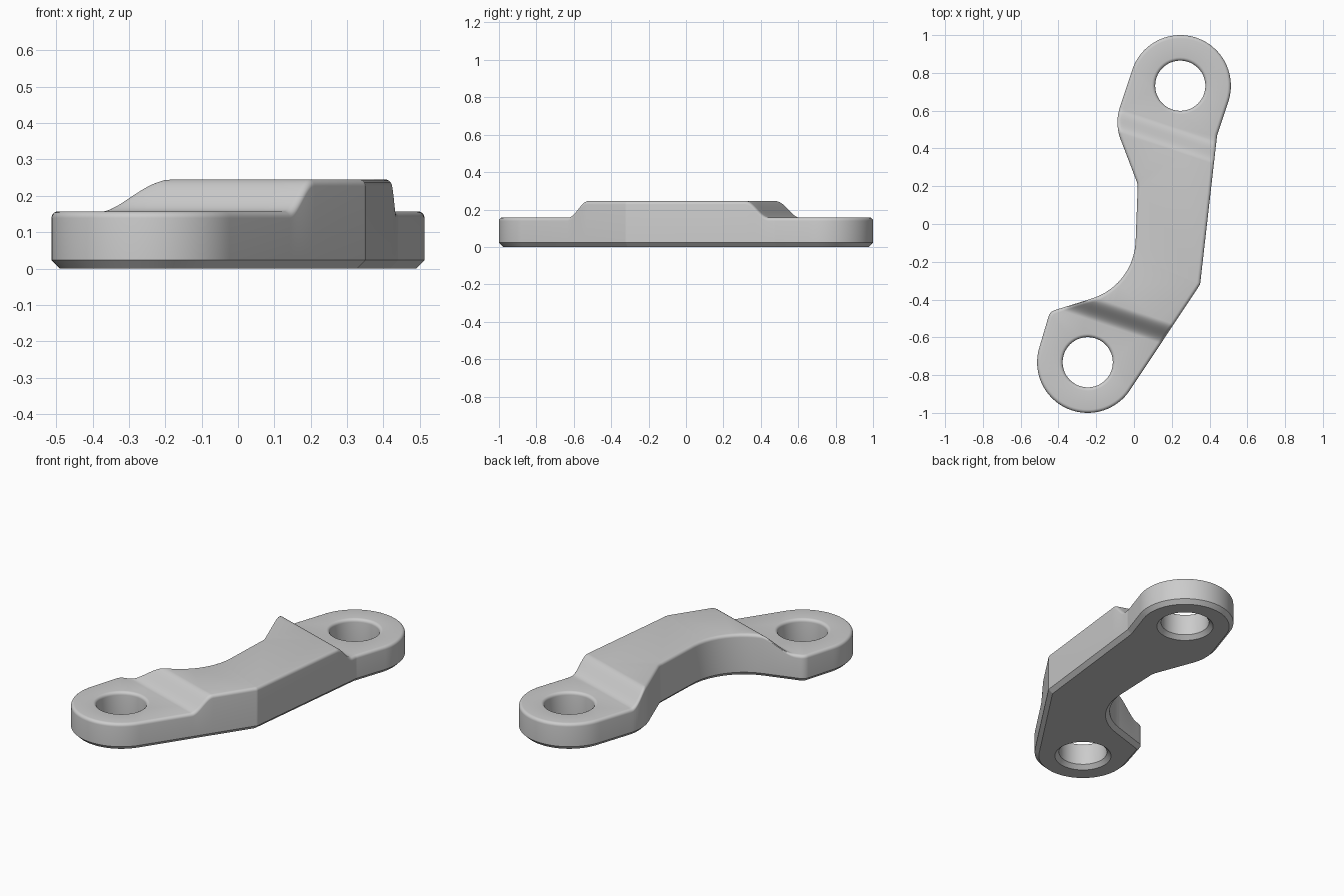
import bpy, bmesh, math
from mathutils import Vector

cube = bpy.data.objects.get("Cube")
if cube:
    bpy.data.objects.remove(cube, do_unlink=True)

HEIGHT, RISE = 0.157, 0.088        # end pad thickness, extra height of the bridge
CHAMFER, ROUND = 0.023, 0.018      # lower chamfer, upper edge rounding
EYE = Vector((0.245, 0.732))       # the eyes sit at +EYE and -EYE
EYE_R, HOLE_R = 0.268, 0.133
AXIS = EYE.normalized()
STEP_IN, STEP_OUT = 0.435, 0.555   # start and end of the shoulder along the axis


def arc(center, radius, a0, a1, n):
    """Points on a circle from angle a0 to a1 in degrees."""
    angles = [math.radians(a0 + (a1 - a0) * i / n) for i in range(n + 1)]
    return [center + radius * Vector((math.cos(a), math.sin(a))) for a in angles]


def fillet(before, corner, after, radius, n=10):
    """Replace a corner with a tangent arc."""
    u, v = (before - corner).normalized(), (after - corner).normalized()
    half = u.angle(v) / 2
    center = corner + (u + v).normalized() * radius / math.sin(half)
    p = corner + u * radius / math.tan(half) - center
    q = corner + v * radius / math.tan(half) - center
    sweep = math.degrees(p.angle_signed(q))
    start = math.degrees(math.atan2(p.y, p.x))
    return arc(center, radius, start, start - sweep, n)


def fillet_chain(start, corners, end):
    """Round each (x, y, radius) corner between two fixed points."""
    pts = [start] + [Vector(c[:2]) for c in corners] + [end]
    out = []
    for i, c in enumerate(corners):
        out += fillet(pts[i], pts[i + 1], pts[i + 2], c[2])
    return out


def offset(loop, dist):
    """Move a counter-clockwise loop inward by dist."""
    out = []
    for i, p in enumerate(loop):
        a = (p - loop[i - 1]).normalized()
        b = (loop[(i + 1) % len(loop)] - p).normalized()
        na, nb = Vector((-a.y, a.x)), Vector((-b.y, b.x))
        out.append(p + (na + nb) * dist / (1 + na.dot(nb)))
    return out


def add_wall(bm, loop, sign):
    """Chamfered and rounded wall; returns its bottom and top edges."""
    layers = [(CHAMFER, 0), (0, CHAMFER)]
    for i in range(6):
        a = math.radians(18 * i)
        layers.append((ROUND * (1 - math.cos(a)), HEIGHT - ROUND * (1 - math.sin(a))))
    rings = [[bm.verts.new((p.x, p.y, z)) for p in offset(loop, sign * d)] for d, z in layers]
    n = len(loop)
    for lo, hi in zip(rings, rings[1:]):
        for i in range(n):
            j = (i + 1) % n
            bm.faces.new((lo[i], lo[j], hi[j], hi[i]))
    return [[bm.edges.get((r[i - 1], r[i])) for i in range(n)] for r in (rings[0], rings[-1])]


def shoulder(t):
    """Extra height at a distance t along the axis."""
    s = (STEP_OUT - abs(t)) / (STEP_OUT - STEP_IN)
    s = max(0.0, min(1.0, s))
    return RISE * s * s * (3 - 2 * s)


# Outline, counter-clockwise
top_arc = arc(EYE, EYE_R, -17, 162, 40)
low_arc = arc(-EYE, EYE_R, 162, 326, 40)
left = [(-0.103, 0.532, 0.25), (0.02, 0.21, 0.1), (0.0, -0.325, 0.33), (-0.445, -0.464, 0.05)]
right = [(0.35, -0.32, 0.03), (0.44, 0.47, 0.06)]
outline = (top_arc + fillet_chain(top_arc[-1], left, low_arc[0])
           + low_arc + fillet_chain(low_arc[-1], right, top_arc[0]))

# Flat slab with two holes
bm = bmesh.new()
caps = ([], [])
for loop, sign in [(outline, 1)] + [(arc(s * EYE, HOLE_R, 0, 352.5, 47), -1) for s in (1, -1)]:
    for cap, edges in zip(caps, add_wall(bm, loop, sign)):
        cap.extend(edges)
for cap in caps:
    bmesh.ops.triangle_fill(bm, edges=cap, use_beauty=True)

# Cut across the shoulders, then raise the bridge
for side in (1, -1):
    for i in range(15):
        t = side * (STEP_IN + (STEP_OUT - STEP_IN) * i / 14)
        bmesh.ops.bisect_plane(bm, geom=bm.verts[:] + bm.edges[:] + bm.faces[:], dist=1e-6,
                               plane_co=(AXIS * t).to_3d(), plane_no=AXIS.to_3d())
for v in bm.verts:
    if v.co.z > HEIGHT / 2:
        v.co.z += shoulder(v.co.xy.dot(AXIS))
bmesh.ops.recalc_face_normals(bm, faces=bm.faces[:])

mesh = bpy.data.meshes.new("bracket_link")
bm.to_mesh(mesh)
bm.free()
link = bpy.data.objects.new("bracket_link", mesh)
bpy.context.collection.objects.link(link)

# Plain grey metal
grey = bpy.data.materials.new("plain_grey")
grey.use_nodes = True
color = (0.6, 0.6, 0.6, 1)
grey.diffuse_color = color
grey.node_tree.nodes["Principled BSDF"].inputs["Base Color"].default_value = color
mesh.materials.append(grey)

bpy.context.view_layer.objects.active = link
link.select_set(True)
bpy.ops.object.shade_smooth_by_angle(angle=math.radians(30))
